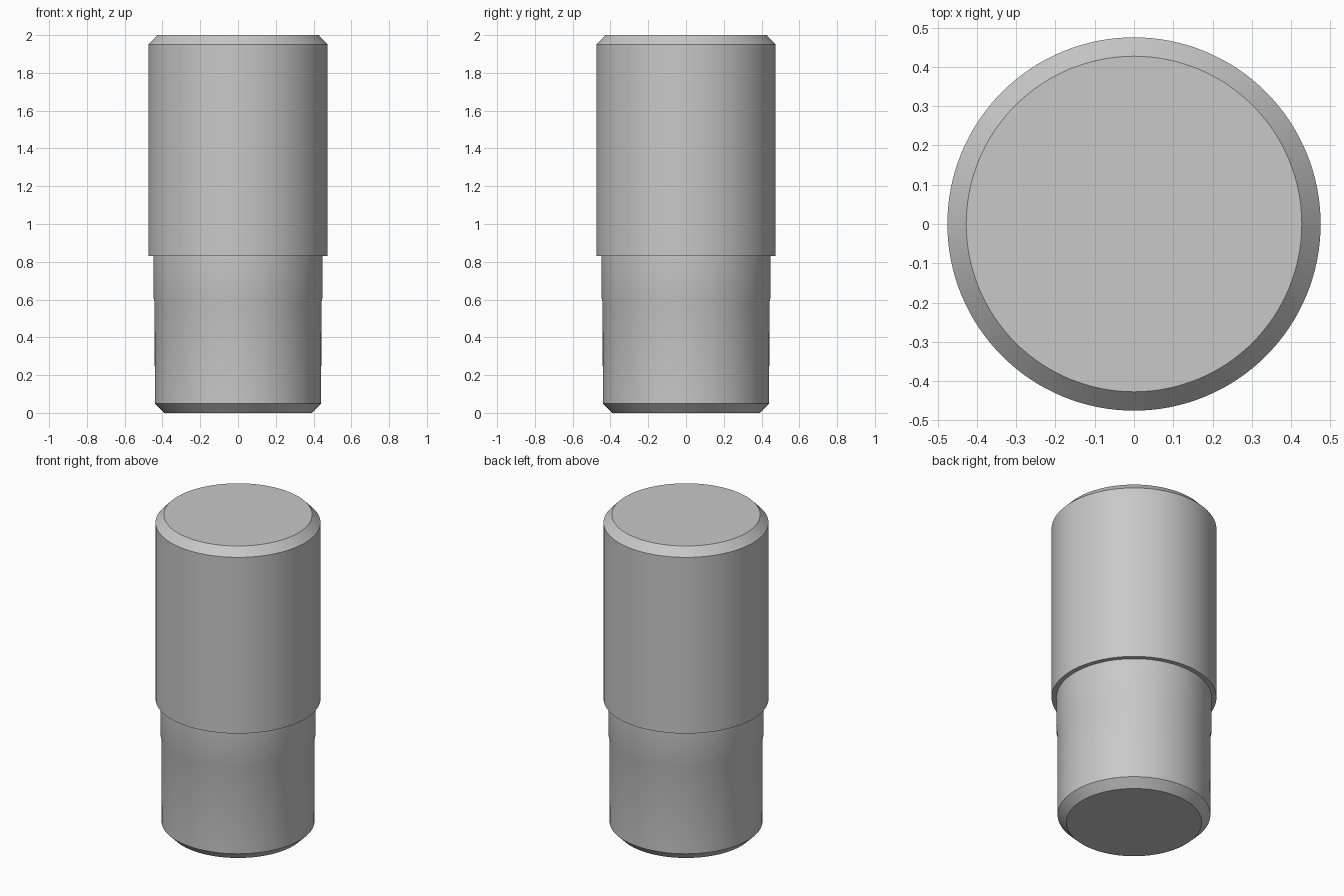
import bpy
import bmesh
from math import cos, sin, tau, radians

SEGMENTS = 128

cube = bpy.data.objects.get("Cube")
if cube:
    bpy.data.objects.remove(cube, do_unlink=True)

# Plain grey metal
grey = bpy.data.materials.new("grey_metal")
grey.use_nodes = True
colour = (0.58, 0.58, 0.58, 1)
grey.diffuse_color = colour
grey.node_tree.nodes["Principled BSDF"].inputs["Base Color"].default_value = colour


def lathe(name, profile):
    """Revolve (radius, height) points around z and cap both ends."""
    bm = bmesh.new()
    rings = []
    for r, z in profile:
        rings.append([bm.verts.new((r * cos(tau * i / SEGMENTS), r * sin(tau * i / SEGMENTS), z))
                      for i in range(SEGMENTS)])
    for low, high in zip(rings, rings[1:]):
        for i in range(SEGMENTS):
            j = (i + 1) % SEGMENTS
            bm.faces.new((low[i], low[j], high[j], high[i]))
    bm.faces.new(rings[0][::-1])
    bm.faces.new(rings[-1])
    mesh = bpy.data.meshes.new(name)
    bm.to_mesh(mesh)
    bm.free()
    mesh.materials.append(grey)
    obj = bpy.data.objects.new(name, mesh)
    bpy.context.collection.objects.link(obj)
    bpy.ops.object.select_all(action="DESELECT")
    obj.select_set(True)
    bpy.context.view_layer.objects.active = obj
    bpy.ops.object.shade_smooth_by_angle(angle=radians(30))
    return obj


# Stepped pin: chamfered foot, slim shank, slightly wider neck, chamfered head
lathe("stepped_pin", [
    (0.39, 0), (0.44, 0.05),
    (0.442, 0.59), (0.447, 0.61), (0.447, 0.83),
    (0.475, 0.83), (0.475, 1.95), (0.427, 2),
])
